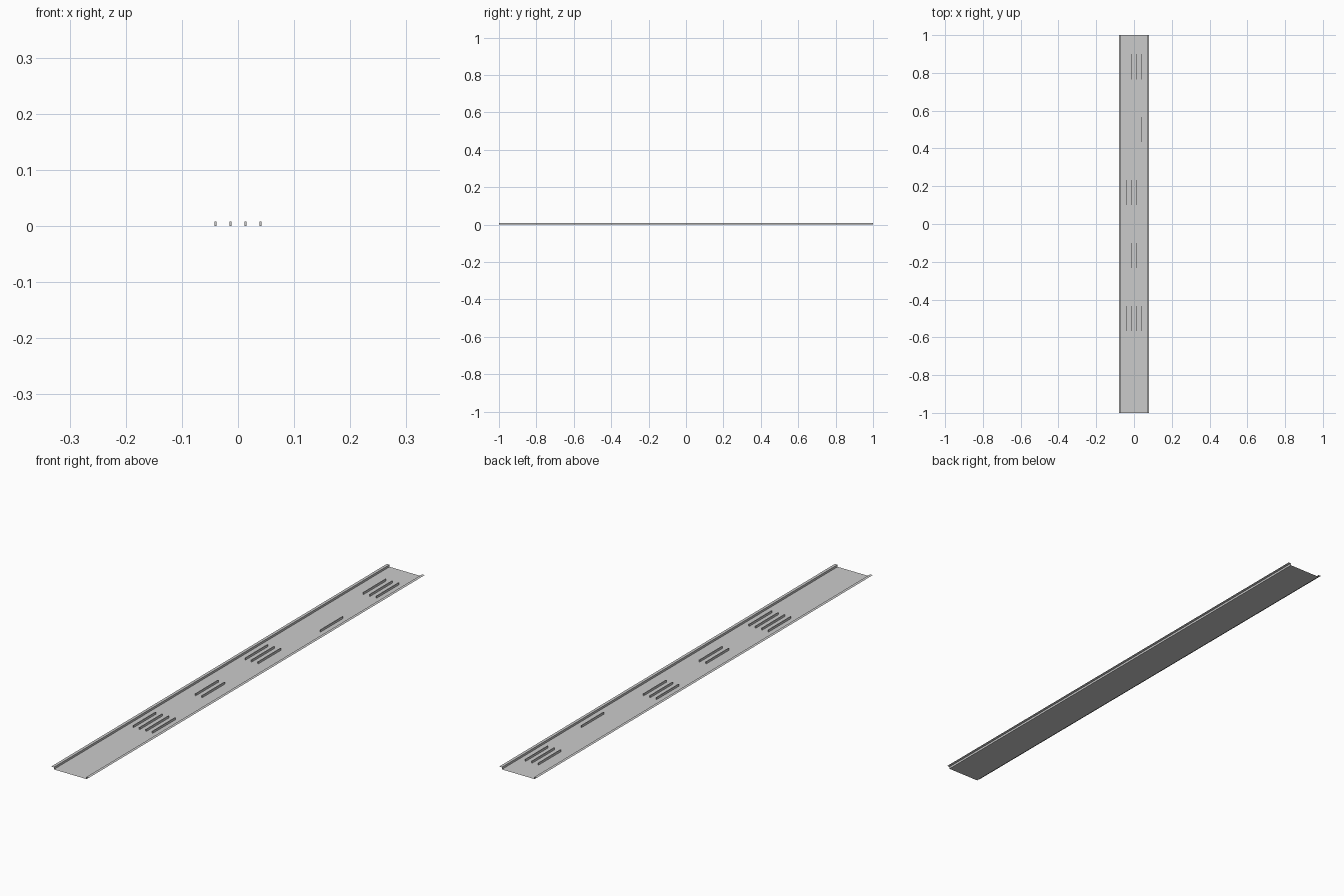
import bpy, bmesh

if "Cube" in bpy.data.objects:
    bpy.data.objects.remove(bpy.data.objects["Cube"])

# Thin open sheet profile (x, z): flange, wall, flat base, wall, flange
H = 0.008
PROFILE = [(-0.079, H), (-0.068, H), (-0.068, 0), (0.068, 0), (0.068, H), (0.079, H)]


def finish(name, bm):
    mesh = bpy.data.meshes.new(name)
    bm.to_mesh(mesh)
    bm.free()
    obj = bpy.data.objects.new(name, mesh)
    bpy.context.collection.objects.link(obj)
    return obj


# Long tray running the full length
bm = bmesh.new()
front = [bm.verts.new((x, -1, z)) for x, z in PROFILE]
back = [bm.verts.new((x, 1, z)) for x, z in PROFILE]
for i in range(len(PROFILE) - 1):
    bm.faces.new((front[i], front[i + 1], back[i + 1], back[i]))
finish("tray", bm)


# Raised ribs: each group sits at one y and fills some of four lanes
def rib(name, x, y, width=0.003, length=0.134):
    bm = bmesh.new()
    bmesh.ops.create_cube(bm, size=1)
    for v in bm.verts:
        v.co = (v.co.x * width, v.co.y * length, (v.co.z + 0.5) * H)
    finish(name, bm).location = (x, y, 0)


LANES = [-0.04, -0.0135, 0.0135, 0.04]
GROUPS = {-0.5: (0, 1, 2, 3), -0.167: (1, 2), 0.167: (0, 1, 2), 0.5: (3,), 0.833: (1, 2, 3)}
for g, (y, lanes) in enumerate(GROUPS.items(), 1):
    for lane in lanes:
        rib(f"rib_{g}_{lane + 1}", LANES[lane], y)
